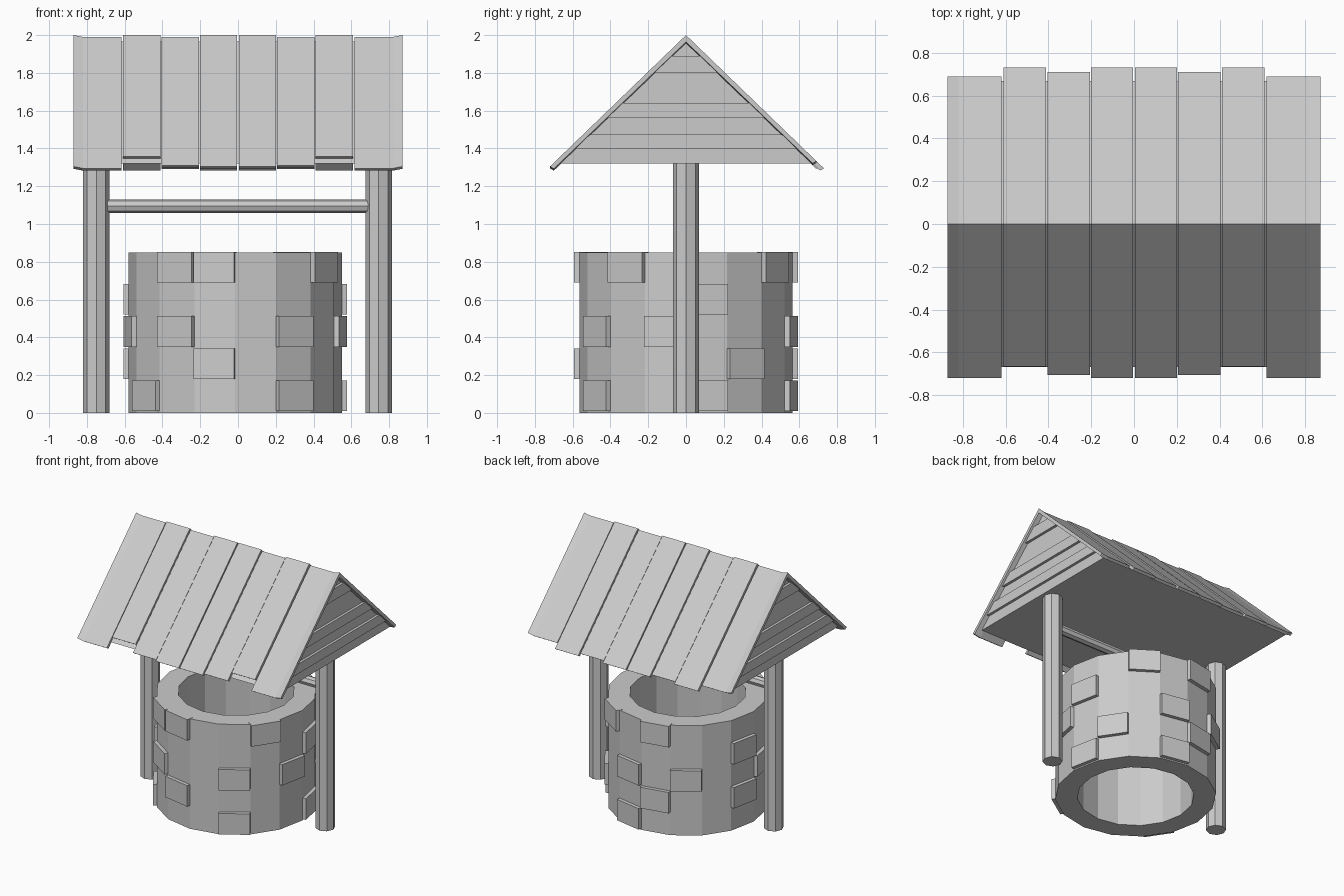
import bpy, bmesh
from math import sin, cos, tau, pi

if "Cube" in bpy.data.objects:
    bpy.data.objects.remove(bpy.data.objects["Cube"])


def make(name, verts, faces):
    me = bpy.data.meshes.new(name)
    bm = bmesh.new()
    vs = [bm.verts.new(v) for v in verts]
    for f in faces:
        bm.faces.new([vs[i] for i in f])
    bmesh.ops.recalc_face_normals(bm, faces=bm.faces)
    bm.to_mesh(me)
    bm.free()
    ob = bpy.data.objects.new(name, me)
    bpy.context.collection.objects.link(ob)
    return ob


def loft(name, rings):
    """Closed solid through a row of equal-length rings."""
    n = len(rings[0])
    verts = [v for r in rings for v in r]
    faces = [(k * n + i, k * n + (i + 1) % n, (k + 1) * n + (i + 1) % n, (k + 1) * n + i)
             for k in range(len(rings) - 1) for i in range(n)]
    faces += [tuple(range(n)), tuple(range((len(rings) - 1) * n, len(rings) * n))]
    return make(name, verts, faces)


# Well wall: 16-sided hollow ring
CX, R_OUT, R_IN, H, N = -0.015, 0.565, 0.41, 0.85, 16


def rim(i, r, z):
    a = tau * i / N
    return (CX + r * cos(a), r * sin(a), z)


profile = [(R_OUT, 0), (R_OUT, H), (R_IN, H), (R_IN, 0)]
wall_verts = [rim(i, r, z) for i in range(N) for r, z in profile]
wall_faces = [(i * 4 + j, i * 4 + (j + 1) % 4, (i + 1) % N * 4 + (j + 1) % 4, (i + 1) % N * 4 + j)
              for i in range(N) for j in range(4)]
make("well_wall", wall_verts, wall_faces)

# Raised stones: wall facets used in each course, bottom to top
courses = [(0, 3, 9, 13), (1, 4, 7, 11), (3, 5, 8, 10, 13, 15), (0, 7), (2, 4, 10, 11, 14)]
for row, facets in enumerate(courses):
    z0, z1 = row * 0.17 + 0.01, row * 0.17 + 0.172
    for f in facets:
        a = tau * (f + 0.5) / N
        nx, ny = cos(a), sin(a)
        mid = R_OUT * cos(pi / N)
        w = R_OUT * sin(pi / N)
        rings = []
        for d in (mid - 0.03, mid + 0.028):
            rings.append([(CX + nx * d - ny * t, ny * d + nx * t, z)
                          for t, z in ((-w, z0), (w, z0), (w, z1), (-w, z1))])
        loft("wall_stone", rings)


# Posts and crossbar: octagonal rods
def octagon(r):
    return [(r * cos(tau * i / 8), r * sin(tau * i / 8)) for i in range(8)]


for x in (-0.75, 0.745):
    loft("post", [[(x + u, v, z) for u, v in octagon(0.07)] for z in (0, 1.33)])
loft("crossbar", [[(x, u, 1.095 + v) for u, v in octagon(0.036)] for x in (-0.69, 0.69)])

# Roof core: closed triangular prism
SLOPE, BASE, APEX = 0.966, 1.32, 1.965


def half_width(z):
    return (APEX - z) / SLOPE


hw = half_width(BASE)
loft("roof_core", [[(x, -hw, BASE), (x, hw, BASE), (x, 0, APEX)] for x in (-0.835, 0.835)])

# Raised gable boards at both ends
for s in (-1, 1):
    for z0, z1 in ((1.40, 1.475), (1.56, 1.64), (1.80, 1.89)):
        a, b = half_width(z0), half_width(z1)
        loft("gable_board", [[(s * x, -a, z0), (s * x, a, z0), (s * x, b, z1), (s * x, -b, z1)]
                             for x in (0.82, 0.855)])

# Roof planks: four per half, mirrored in x, on both slopes
spans = [(0.004, 0.2), (0.206, 0.405), (0.411, 0.61), (0.618, 0.87)]
lifts = [0, -0.01, 0, -0.01]
eaves = {-1: [0.72, 0.705, 0.665, 0.72], 1: [0.73, 0.71, 0.73, 0.69]}
for side, ends in eaves.items():
    for mx in (-1, 1):
        for k, ((x0, x1), lift, ye) in enumerate(zip(spans, lifts, ends)):
            stations = [(x0, lift), (x1, lift)]
            if k == 3:  # end planks curl up at the outer edge
                stations = [(x0, lift), (x1 - 0.05, lift), (x1, lift + 0.01)]
            rings = []
            for x, dz in stations:
                top = 2.0 + dz
                rings.append([(mx * x, 0, top),
                              (mx * x, side * ye, top - SLOPE * ye),
                              (mx * x, side * (ye - 0.02), top - SLOPE * ye - 0.012),
                              (mx * x, 0, top - 0.036)])
            loft("roof_plank", rings)
